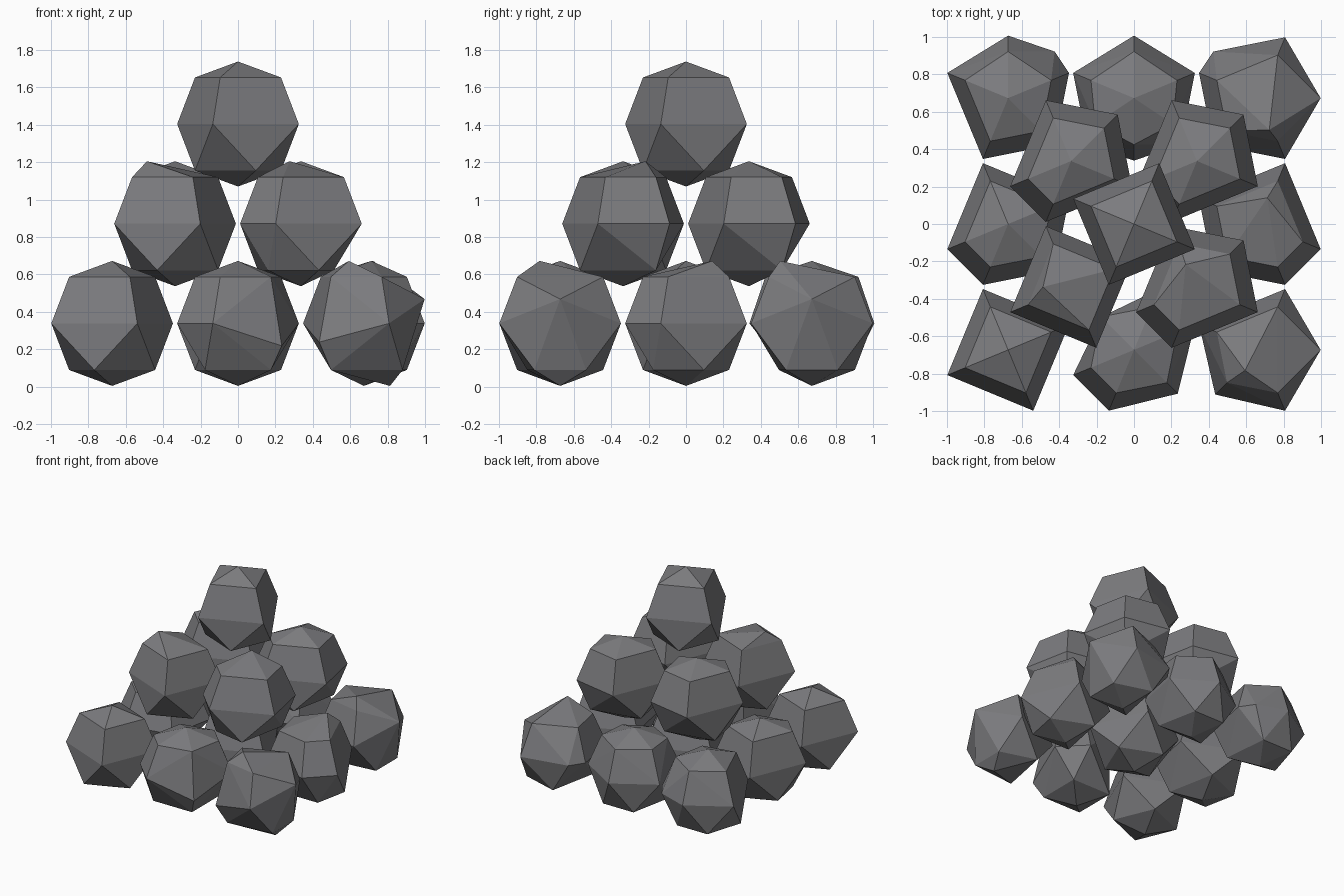
import bpy, bmesh
from math import sin, cos, radians
from mathutils import Vector

cube = bpy.data.objects.get("Cube")
if cube:
    bpy.data.objects.remove(cube)

R = 0.352       # ball radius
POLE = 0.334    # reach of a ball along the main axes
STEP = 0.673    # spacing in a layer
SIDE = R * sin(radians(45))
TWIST = {"+": 22.5, "-": -22.5, "0": 0, "^": 0}

stone = bpy.data.materials.new("dark grey stone")
stone.use_nodes = True
stone.diffuse_color = (0.2, 0.2, 0.21, 1)
bsdf = stone.node_tree.nodes["Principled BSDF"]
bsdf.inputs["Base Color"].default_value = (0.2, 0.2, 0.21, 1)
bsdf.inputs["Roughness"].default_value = 0.8


def polar(radius, angle, z):
    a = radians(angle)
    return Vector((radius * cos(a), radius * sin(a), z))


def ball_points(turns, bumps, top_lean, bottom_lean):
    """Corners of a faceted ball; turns shifts the corner on sides +x, +y, -x, -y."""
    points, angles = [], []
    for k, (turn, sign) in enumerate(zip(turns, (1, -1, -1, 1))):
        angle = 90 * k + sign * TWIST[turn]
        angles.append(angle)
        if turn == "^":     # raised corner standing in for two
            points.append(polar(0.325, angle, 0.13))
        else:
            points.append(polar(POLE if turn == "0" else R, angle, 0))
            points.append(polar(SIDE, angle, SIDE))
    for a, b in zip(angles, angles[1:] + [angles[0] + 360]):
        middle = (a + b) / 2
        points.append(polar(SIDE, middle, -SIDE))
        if b - a > 110:     # wide gaps get one more upper corner
            points.append(polar(SIDE, middle, SIDE))
    # Extra corners around the girth
    points += [polar((R * R - z * z) ** 0.5, angle, z) for angle, z in bumps]
    points.append(Vector((*top_lean, POLE)))
    points.append(Vector((*bottom_lean, -POLE)))
    return points


def ball(name, centre, turns, bumps=(), top_lean=(0, 0), bottom_lean=(0, 0)):
    bm = bmesh.new()
    for p in ball_points(turns, bumps, top_lean, bottom_lean):
        bm.verts.new(p)
    hull = bmesh.ops.convex_hull(bm, input=bm.verts[:])
    loose = {v for v in hull["geom_interior"] if isinstance(v, bmesh.types.BMVert)}
    bmesh.ops.delete(bm, geom=list(loose), context="VERTS")
    bmesh.ops.dissolve_limit(bm, angle_limit=0.02, verts=bm.verts[:], edges=bm.edges[:])
    bmesh.ops.recalc_face_normals(bm, faces=bm.faces[:])
    mesh = bpy.data.meshes.new(name)
    bm.to_mesh(mesh)
    bm.free()
    mesh.materials.append(stone)
    obj = bpy.data.objects.new(name, mesh)
    obj.location = centre
    bpy.context.collection.objects.link(obj)


# Corner positions around a ball
FRONT_RIGHT, FRONT_LEFT, BACK_RIGHT, BACK_LEFT = (315, 0), (225, 0), (45, 0), (135, 0)

# Each layer runs from the front row to the back row, and from -x to +x in a row
layers = [
    ("bottom", 3, 0.338, [
        ("+--+",),
        ("++--", [(315, -0.12)]),
        ("^+++", [(225, -0.1)], (-0.08, -0.11), (0.14, 0)),
        ("+---", [FRONT_RIGHT]),
        ("-+++", [FRONT_LEFT], (0.04, 0.14)),
        ("-+++", [FRONT_LEFT], (0.04, 0.14)),
        ("+0+-", [BACK_RIGHT, FRONT_RIGHT]),
        ("+0+0", [FRONT_LEFT, FRONT_RIGHT]),
        ("^+++", [BACK_LEFT, FRONT_LEFT], (0.05, -0.17)),
    ]),
    ("middle", 2, 0.871, [
        ("+--+", [], (-0.15, 0)),
        ("----", [BACK_RIGHT], (-0.06, 0.12)),
        ("----", [BACK_RIGHT]),
        ("----", [BACK_RIGHT]),
    ]),
    ("top", 1, 1.404, [("-++-",)]),
]
# The hidden ball in the middle of the bottom layer is plain
layers[0][3][4] = ("-++-",)

for layer, count, height, shapes in layers:
    for i, shape in enumerate(shapes):
        row, col = divmod(i, count)
        x = (col - (count - 1) / 2) * STEP
        y = (row - (count - 1) / 2) * STEP
        ball(f"{layer}_ball_{i + 1}", (x, y, height), *shape)
